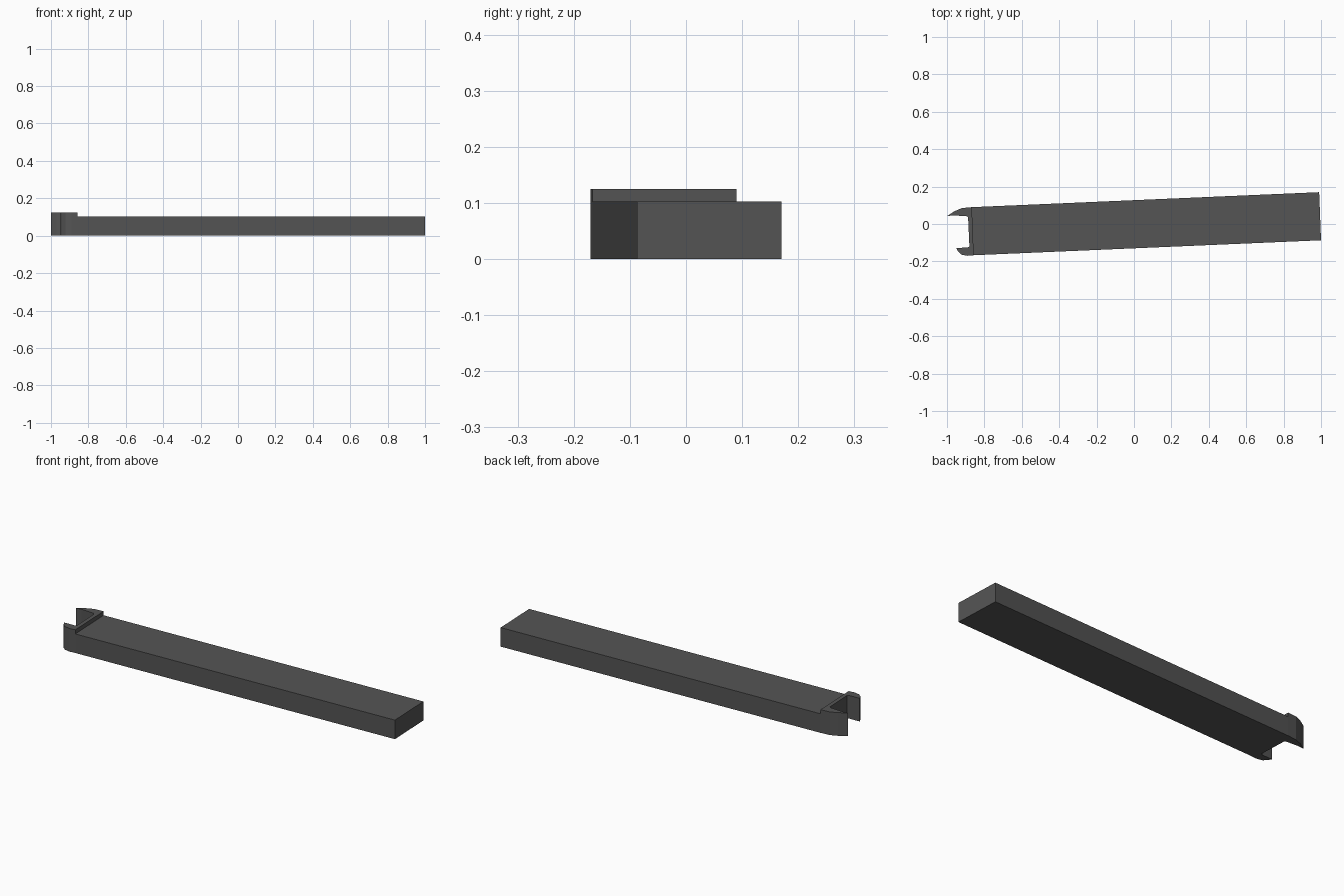
import bpy
import bmesh

cube = bpy.data.objects.get("Cube")
if cube:
    bpy.data.objects.remove(cube, do_unlink=True)

steel = bpy.data.materials.new("dark_grey")
steel.use_nodes = True
colour = (0.09, 0.09, 0.09, 1)
steel.diffuse_color = colour
steel.node_tree.nodes["Principled BSDF"].inputs["Base Color"].default_value = colour


def extrude_outline(name, outline, height):
    """Raise a flat outline from the ground into a solid prism."""
    bm = bmesh.new()
    face = bm.faces.new([bm.verts.new((x, y, 0)) for x, y in outline])
    raised = bmesh.ops.extrude_face_region(bm, geom=[face])
    tops = [v for v in raised["geom"] if isinstance(v, bmesh.types.BMVert)]
    bmesh.ops.translate(bm, verts=tops, vec=(0, 0, height))
    bmesh.ops.recalc_face_normals(bm, faces=bm.faces)
    mesh = bpy.data.meshes.new(name)
    bm.to_mesh(mesh)
    bm.free()
    mesh.materials.append(steel)
    obj = bpy.data.objects.new(name, mesh)
    bpy.context.collection.objects.link(obj)
    return obj


# Long, slightly turned handle
extrude_outline("handle", [(-0.857, -0.167), (1, -0.087), (0.99, 0.17), (-0.867, 0.09)], 0.103)

# Taller open jaw: long back prong, throat, short front prong
back_prong = [(-0.867, 0.09), (-0.92, 0.085), (-0.96, 0.068), (-1, 0.042), (-0.97, 0.046)]
throat = [(-0.895, 0.042), (-0.887, 0.035), (-0.88, -0.12), (-0.89, -0.126)]
front_prong = [(-0.95, -0.128), (-0.94, -0.148), (-0.922, -0.164), (-0.89, -0.17), (-0.857, -0.167)]
extrude_outline("jaw", back_prong + throat + front_prong, 0.125)
